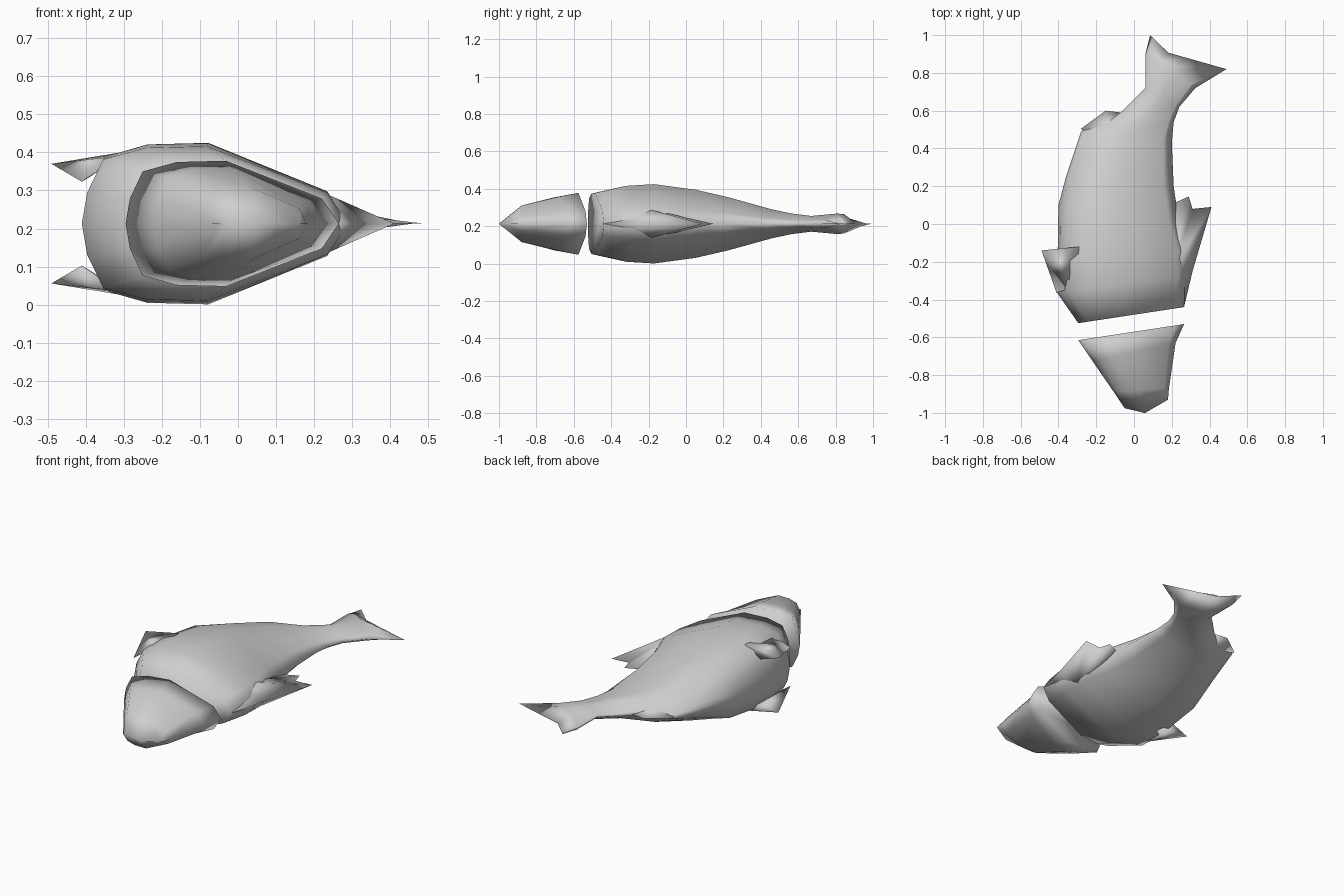
import bpy, bmesh

if "Cube" in bpy.data.objects:
    bpy.data.objects.remove(bpy.data.objects["Cube"])

MID = 0.213  # height of the fish's plane of symmetry

grey = bpy.data.materials.new("plain grey")
grey.use_nodes = True
grey.diffuse_color = (0.62, 0.62, 0.62, 1)
grey.node_tree.nodes["Principled BSDF"].inputs["Base Color"].default_value = grey.diffuse_color

# Half cross-sections from belly to back: (share of depth, share of thickness)
BROAD = [(0, 0), (.02, .4), (.08, .83), (.24, .98), (.47, 1), (.92, .4), (1, 0)]
SHARP = [(0, 0), (.03, .15), (.13, .5), (.3, .93), (.5, 1), (.9, .4), (1, 0)]


def section(sharp):
    """Blend the two half sections and mirror the result to a full ring."""
    half = [(a + (c - a) * sharp, b + (d - b) * sharp)
            for (a, b), (c, d) in zip(BROAD, SHARP)]
    return half + [(t, -h) for t, h in half[-2:0:-1]]


def finish(name, bm):
    bmesh.ops.remove_doubles(bm, verts=bm.verts, dist=0.0005)
    bmesh.ops.recalc_face_normals(bm, faces=bm.faces)
    mesh = bpy.data.meshes.new(name)
    bm.to_mesh(mesh)
    bm.free()
    mesh.materials.append(grey)
    mesh.shade_smooth()
    bpy.context.collection.objects.link(bpy.data.objects.new(name, mesh))


def loft(name, stations, peak, bow):
    """Skin slanted sections: belly x, y, back x, y, half thickness, sharpness.
    The last section is a flat edge bowed along y, most strongly at share 'peak'."""
    bm = bmesh.new()
    rings = []
    for i, (bx, by, dx, dy, thick, sharp) in enumerate(stations):
        ring = []
        for t, h in section(sharp):
            y = by + (dy - by) * t
            if i == len(stations) - 1:
                y -= bow * min(t / peak, (1 - t) / (1 - peak))
            ring.append(bm.verts.new((bx + (dx - bx) * t, y, MID + h * thick)))
        rings.append(ring)
    n = len(rings[0])
    for a, b in zip(rings, rings[1:]):
        for k in range(n):
            bm.faces.new((a[k], a[(k + 1) % n], b[(k + 1) % n], b[k]))
    bm.faces.new(rings[0])
    finish(name, bm)


def flat_fin(name, outline, hub):
    """Sharp-edged fin: an outline in the symmetry plane, thickened at a hub."""
    bm = bmesh.new()
    rim = [bm.verts.new((x, y, MID)) for x, y in outline]
    for side in (1, -1):
        top = bm.verts.new((hub[0], hub[1], MID + side * hub[2]))
        for a, b in zip(rim, rim[1:] + rim[:1]):
            bm.faces.new((a, b, top))
    finish(name, bm)


# Body and tail fin
loft("body_and_tail", [
    (-.295, -.525, .265, -.44, .165, 0),
    (-.41, -.36, .29, -.27, .203, 0),
    (-.405, -.20, .29, -.14, .212, 0),
    (-.40, .10, .24, .00, .182, .2),
    (-.36, .25, .21, .20, .142, .6),
    (-.28, .49, .20, .43, .077, 1),
    (-.07, .59, .21, .54, .055, 1),
    (.06, .72, .24, .62, .042, 1),
    (.06, .90, .325, .72, .055, 1),
    (.085, 1.0, .49, .82, 0, 0),
], .24, .05)

# Severed head with a blunt, bowed snout
loft("head", [
    (-.295, -.615, .265, -.53, .165, 0),
    (-.22, -.725, .22, -.63, .145, 0),
    (-.11, -.885, .185, -.87, .098, 0),
    (-.05, -.975, .18, -.93, 0, 0),
], .47, .047)

# Fins on the back and under the tail
flat_fin("dorsal_fin", [(.265, -.44), (.31, -.25), (.41, .09), (.31, .08),
                        (.29, .145), (.21, .11), (.05, -.1)], (.2, -.25, .092))
flat_fin("anal_fin", [(-.28, .505), (-.15, .6), (-.07, .59), (-.05, .5), (-.2, .4)],
         (-.13, .5, .04))

# Paired belly fins, mirrored through the symmetry plane
for name, side in (("upper_belly_fin", 1), ("lower_belly_fin", -1)):
    bm = bmesh.new()
    base = [bm.verts.new((x, y, MID + side * h)) for x, y, h in
            [(-.41, -.365, .11), (-.31, -.33, .178), (-.29, -.12, .19), (-.385, -.13, .125)]]
    tip = bm.verts.new((-.49, -.14, MID + side * .157))
    bm.faces.new(base)
    for a, b in zip(base, base[1:] + base[:1]):
        bm.faces.new((a, b, tip))
    finish(name, bm)
